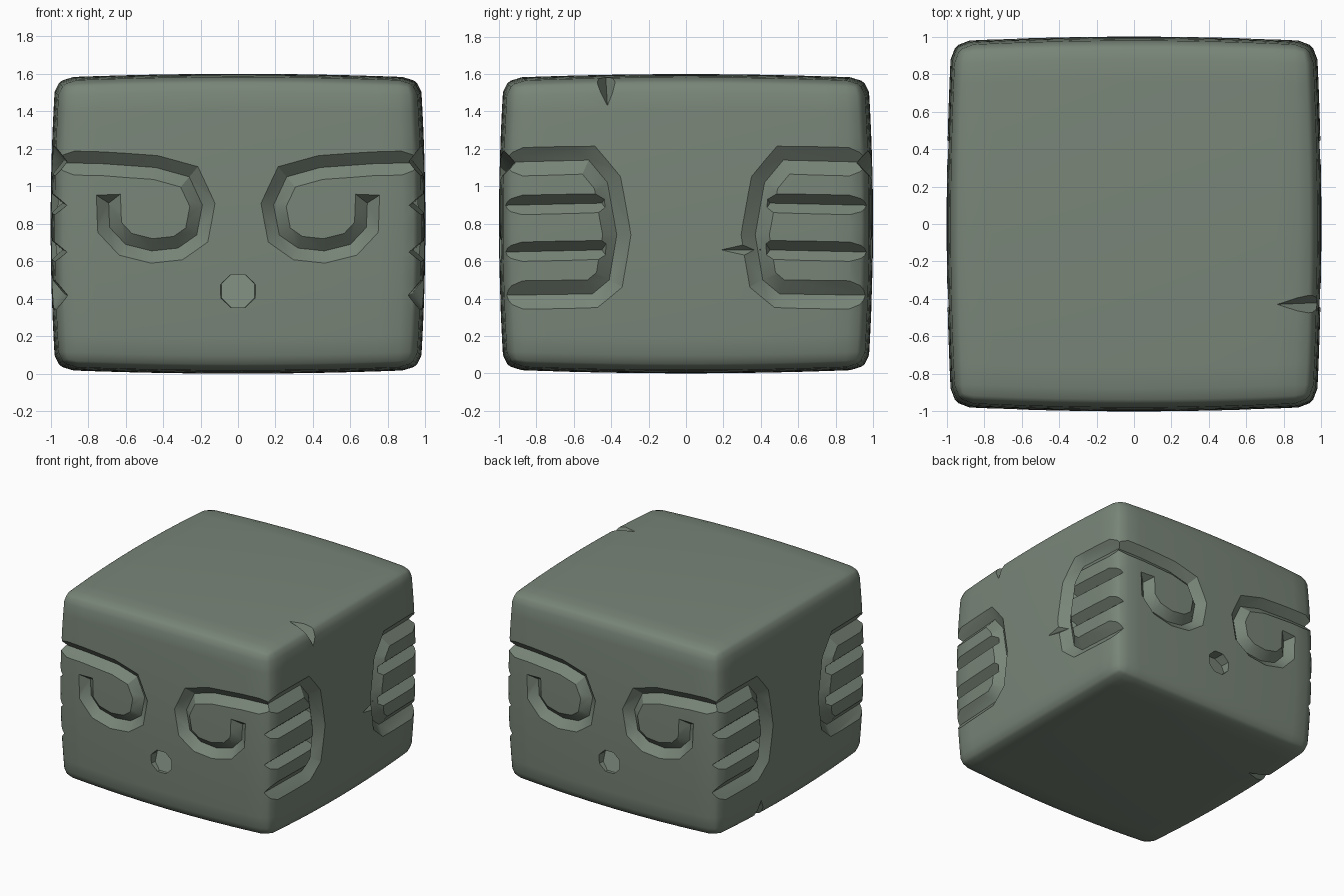
import bpy, bmesh, math
from mathutils import Vector

if "Cube" in bpy.data.objects:
    bpy.data.objects.remove(bpy.data.objects["Cube"], do_unlink=True)

HALF = 0.8      # half height of the block
BULGE = 0.026   # how far every face swells towards its middle
ROUND = 0.1     # edge radius
DEPTH = 0.06    # carving depth
LIFT = 0.04     # how far cutters stand clear of the surface

stone = bpy.data.materials.new("mossy stone")
stone.use_nodes = True
colour = (0.19, 0.235, 0.188, 1)
stone.diffuse_color = colour
bsdf = stone.node_tree.nodes["Principled BSDF"]
bsdf.inputs["Base Color"].default_value = colour
bsdf.inputs["Roughness"].default_value = 0.9


def to_object(name, bm):
    bmesh.ops.recalc_face_normals(bm, faces=bm.faces)
    mesh = bpy.data.meshes.new(name)
    bm.to_mesh(mesh)
    bm.free()
    mesh.materials.append(stone)
    ob = bpy.data.objects.new(name, mesh)
    bpy.context.collection.objects.link(ob)
    return ob


def swell(a, b):
    return 1 - BULGE * (a * a + b * b)


# Rounded, slightly swollen block
bm = bmesh.new()
bmesh.ops.create_cube(bm, size=2)
bmesh.ops.subdivide_edges(bm, edges=bm.edges[:], cuts=13, use_grid_fill=True)
for v in bm.verts:
    p = Vector([math.sin(c * math.pi / 2) for c in v.co])
    core = Vector([max(ROUND - 1, min(1 - ROUND, c)) for c in p])
    p = core + (p - core).normalized() * ROUND
    x, y, z = p
    v.co = (x * swell(y, z), y * swell(x, z), HALF + HALF * z * swell(x, y))
block = to_object("stone_head_block", bm)


def carve(cutter):
    cutter.hide_render = True
    mod = block.modifiers.new("carve", "BOOLEAN")
    mod.operation = "DIFFERENCE"
    mod.solver = "EXACT"
    mod.object = cutter
    bpy.context.view_layer.objects.active = block
    bpy.ops.object.modifier_apply(modifier=mod.name)
    bpy.data.objects.remove(cutter, do_unlink=True)


# Face frames: (u along the face, v height, offset from the surface) to space
def front(u, v, h):
    return Vector((u, -swell(u, v / HALF - 1) - h, v))


def back(u, v, h):
    return Vector((-u, swell(u, v / HALF - 1) + h, v))


def left(u, v, h):
    return Vector((swell(u, v / HALF - 1) + h, u, v))


def right(u, v, h):
    return Vector((-swell(u, v / HALF - 1) - h, -u, v))


def groove(name, path, width, face, flip=1):
    """V-shaped channel swept along a path drawn on one face."""
    pts = [Vector((u * flip, v)) for u, v in path]
    top = width * (1 + LIFT / DEPTH)
    bm = bmesh.new()
    rings = []
    last = len(pts) - 1
    for i, p in enumerate(pts):
        d0 = (p - pts[max(i - 1, 0)]).normalized()
        d1 = (pts[min(i + 1, last)] - p).normalized()
        t = (d0 + d1).normalized()
        miter = max(0.7, t.dot(d1 if i < last else d0))
        side = Vector((-t.y, t.x)) * top / miter
        lip = p + t * top * ((i == last) - (i == 0)) * 0.7
        spots = [(lip + side, LIFT), (p, -DEPTH), (lip - side, LIFT)]
        rings.append([bm.verts.new(face(q.x, q.y, h)) for q, h in spots])
    for a, b in zip(rings, rings[1:]):
        for k in range(3):
            n = (k + 1) % 3
            bm.faces.new((a[k], a[n], b[n], b[k]))
    bm.faces.new(rings[0])
    bm.faces.new(rings[-1])
    bmesh.ops.triangulate(bm, faces=bm.faces[:])
    carve(to_object(name, bm))


def hull(name, points):
    bm = bmesh.new()
    for p in points:
        bm.verts.new(p)
    bmesh.ops.convex_hull(bm, input=bm.verts[:])
    carve(to_object(name, bm))


# Brow and hooked eye, drawn as one stroke
eye = [(1.12, 1.13), (0.72, 1.12), (0.44, 1.1), (0.26, 1.05), (0.19, 0.9),
       (0.22, 0.74), (0.32, 0.67), (0.46, 0.655), (0.6, 0.69),
       (0.685, 0.78), (0.69, 0.91)]
# Bracket around the fingers, on the sides
bracket = [(1.12, 1.125), (0.52, 1.14), (0.42, 1.02), (0.37, 0.74),
           (0.41, 0.5), (0.5, 0.425), (1.12, 0.415)]

for face in (front, back):
    for flip in (1, -1):
        groove("eye_groove", eye, 0.065, face, flip)
    # Mouth hole with a sloping floor
    rim = []
    for i in range(8):
        a = math.radians(45 * i + 22.5)
        u, v = 0.103 * math.cos(a), 0.44 + 0.095 * math.sin(a)
        rim.append(face(u, v, LIFT))
        rim.append(face(u * 0.92, v, -0.06 - 0.4 * (v - 0.44)))
    hull("mouth_hole", rim)

for face in (left, right):
    for flip in (1, -1):
        groove("bracket_groove", bracket, 0.075, face, flip)
        for height in (0.9, 0.65):
            line = [(1.12, height - 0.005), (0.45, height + 0.01)]
            groove("finger_groove", line, 0.05, face, flip)

# Chips broken out of the stone
edge_chip = [(0.74, -0.43, 1.6), (0.98, -0.42, 1.43),
             (1.05, -0.57, 1.66), (1.05, -0.3, 1.66)]
hull("top_edge_chip", edge_chip)
hull("bottom_edge_chip", [(-x, -y, 2 * HALF - z) for x, y, z in edge_chip])
hull("side_chip", [(1.0, 0.18, 0.66), (0.94, 0.4, 0.66),
                   (1.04, 0.37, 0.74), (1.04, 0.37, 0.58)])

# Smooth stone with crisp carved edges
bpy.ops.object.select_all(action="DESELECT")
block.select_set(True)
bpy.context.view_layer.objects.active = block
bpy.ops.object.shade_smooth_by_angle(angle=math.radians(32))
